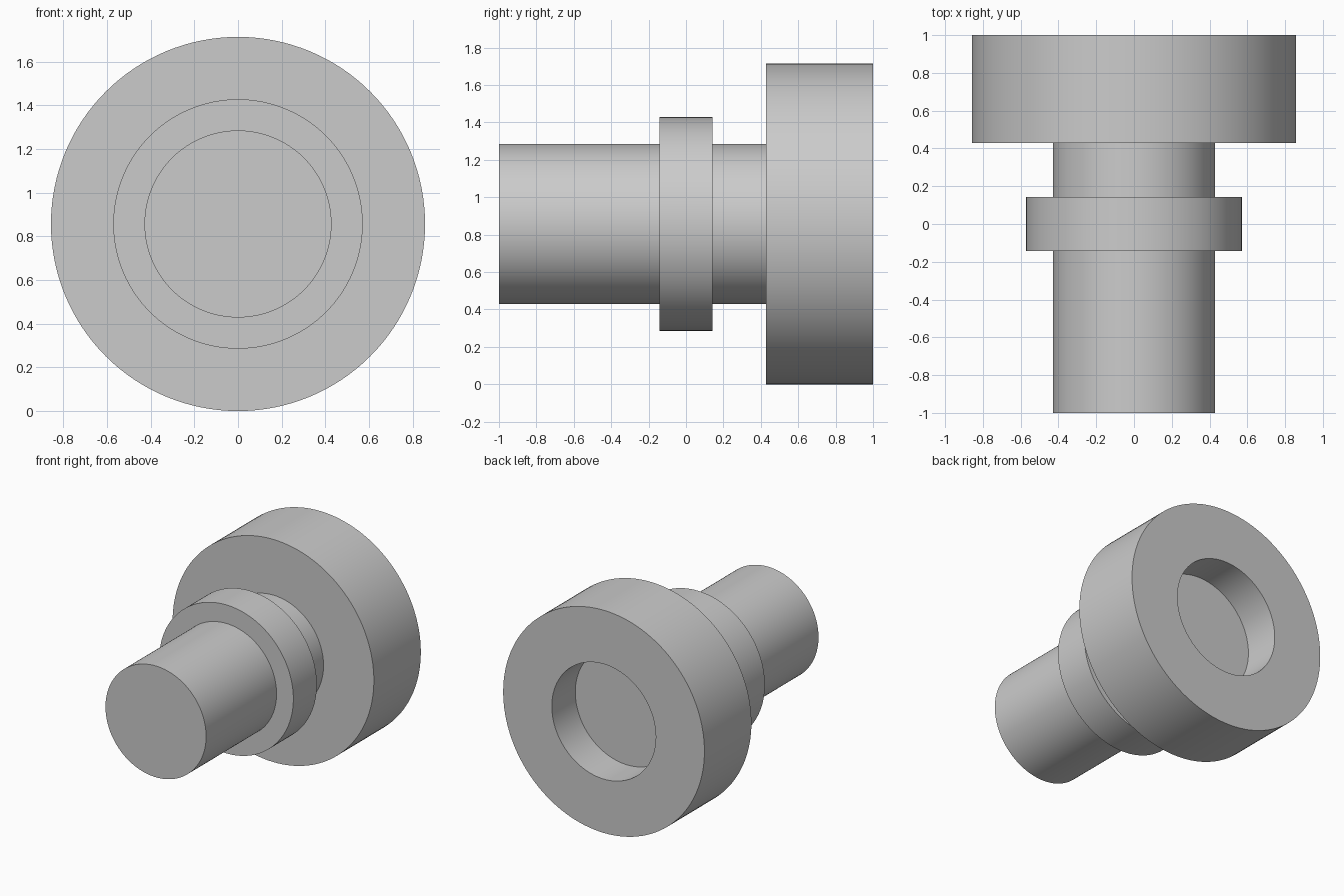
import bpy
import bmesh
import math
from mathutils import Matrix, Vector

if "Cube" in bpy.data.objects:
    bpy.data.objects.remove(bpy.data.objects["Cube"], do_unlink=True)

UNIT = 2 / 14      # the whole part is 14 units long
AXIS_Z = 6 * UNIT  # the axis height equals the head radius
SEGMENTS = 128

steel = bpy.data.materials.new("grey steel")
steel.use_nodes = True
grey = (0.6, 0.6, 0.6, 1)
steel.diffuse_color = grey
steel.node_tree.nodes["Principled BSDF"].inputs["Base Color"].default_value = grey


def turned_part(name, profile):
    """Lathe (radius, y) points, in units, around the horizontal axis."""
    bm = bmesh.new()
    verts = [bm.verts.new((r * UNIT, y * UNIT, 0)) for r, y in profile]
    edges = [bm.edges.new(pair) for pair in zip(verts, verts[1:])]
    bmesh.ops.spin(bm, geom=verts + edges, cent=(0, 0, 0), axis=(0, 1, 0),
                   angle=math.tau, steps=SEGMENTS, use_merge=True)
    bmesh.ops.remove_doubles(bm, verts=bm.verts, dist=1e-5)
    bmesh.ops.recalc_face_normals(bm, faces=bm.faces)
    # Merge each flat fan of triangles into one clean disc
    bmesh.ops.dissolve_verts(
        bm, verts=[v for v in bm.verts if math.hypot(v.co.x, v.co.z) < 1e-4])
    bmesh.ops.transform(bm, matrix=Matrix.Translation(Vector((0, 0, AXIS_Z))),
                        verts=bm.verts)
    mesh = bpy.data.meshes.new(name)
    bm.to_mesh(mesh)
    bm.free()
    mesh.materials.append(steel)
    obj = bpy.data.objects.new(name, mesh)
    bpy.context.collection.objects.link(obj)
    bpy.ops.object.select_all(action="DESELECT")
    obj.select_set(True)
    bpy.context.view_layer.objects.active = obj
    bpy.ops.object.shade_smooth_by_angle(angle=math.radians(30))


# Solid shaft, seated a little way into the head
turned_part("shaft", [(0, -7), (3, -7), (3, 4), (0, 4)])

# Collar ring around the shaft
turned_part("collar", [(0, -1), (4, -1), (4, 1), (0, 1)])

# Wide head with a blind bore in its back face
turned_part("head", [(0, 3), (6, 3), (6, 7), (3.1, 7), (3.1, 5), (0, 5)])
